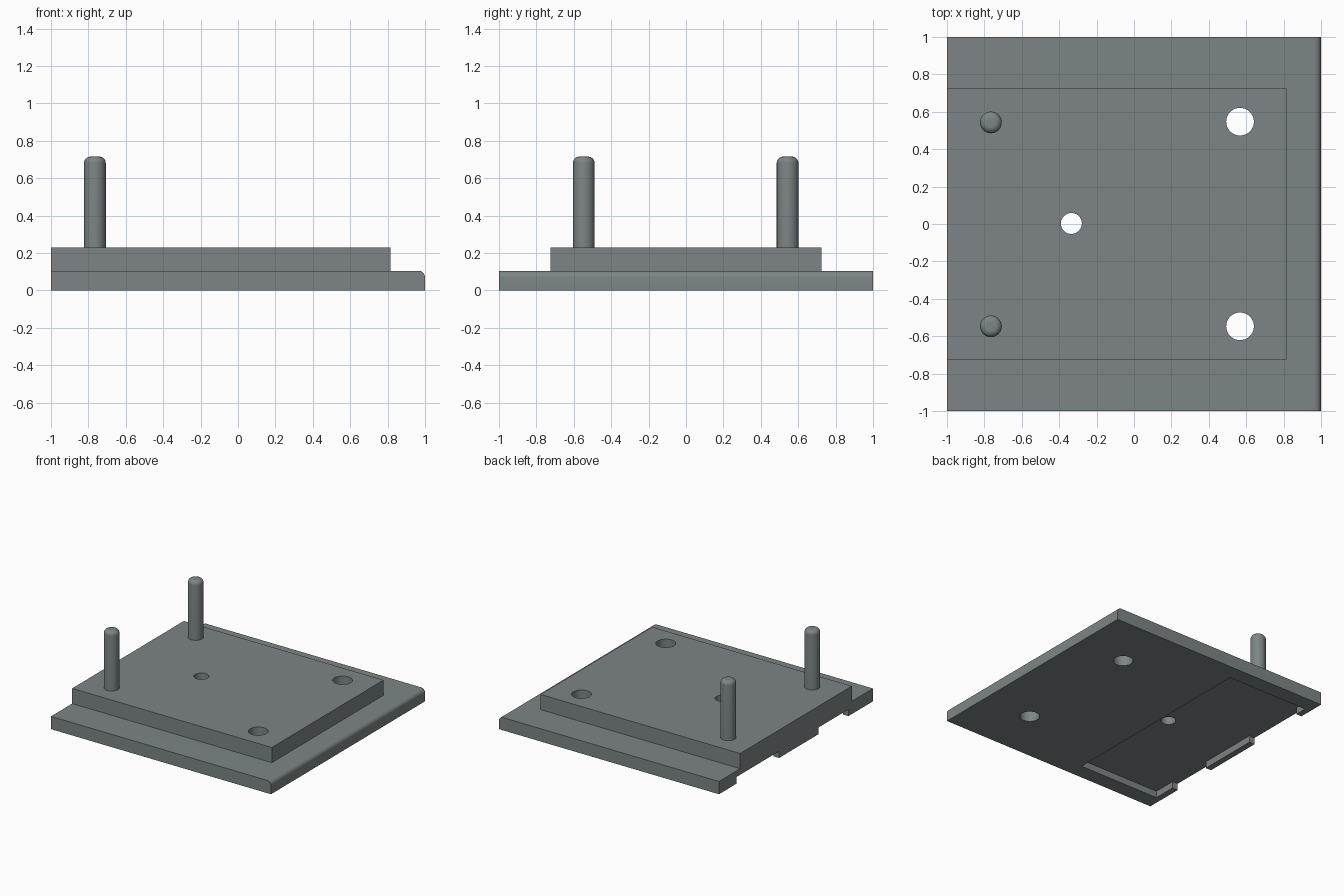
import bpy, bmesh, math

if "Cube" in bpy.data.objects:
    bpy.data.objects.remove(bpy.data.objects["Cube"])

grey = bpy.data.materials.new("steel grey")
grey.diffuse_color = (0.205, 0.235, 0.237, 1)
grey.use_nodes = True
grey.node_tree.nodes["Principled BSDF"].inputs["Base Color"].default_value = grey.diffuse_color


def make_object(name, bm):
    bmesh.ops.recalc_face_normals(bm, faces=bm.faces)
    mesh = bpy.data.meshes.new(name)
    bm.to_mesh(mesh)
    bm.free()
    mesh.materials.append(grey)
    obj = bpy.data.objects.new(name, mesh)
    bpy.context.collection.objects.link(obj)
    return obj


def prism(name, outline, y0, y1):
    """Extrude an x-z outline along y."""
    bm = bmesh.new()
    face = bm.faces.new([bm.verts.new((x, y0, z)) for x, z in outline])
    ext = bmesh.ops.extrude_face_region(bm, geom=[face])["geom"]
    verts = [v for v in ext if isinstance(v, bmesh.types.BMVert)]
    bmesh.ops.translate(bm, verts=verts, vec=(0, y1 - y0, 0))
    return make_object(name, bm)


def box(name, x0, x1, y0, y1, z0, z1):
    return prism(name, [(x0, z0), (x1, z0), (x1, z1), (x0, z1)], y0, y1)


def lathe(name, profile, x, y, steps=40):
    """Spin an r-z profile around a vertical axis at x, y."""
    bm = bmesh.new()
    verts = [bm.verts.new((x + r, y, z)) for r, z in profile]
    edges = [bm.edges.new(pair) for pair in zip(verts, verts[1:])]
    bmesh.ops.spin(bm, geom=verts + edges, cent=(x, y, 0), axis=(0, 0, 1),
                   angle=math.tau, steps=steps)
    bmesh.ops.remove_doubles(bm, verts=bm.verts, dist=1e-5)
    return make_object(name, bm)


def combine(target, tool, operation):
    mod = target.modifiers.new("combine", 'BOOLEAN')
    mod.operation, mod.solver, mod.object = operation, 'EXACT', tool
    bpy.context.view_layer.objects.active = target
    bpy.ops.object.modifier_apply(modifier=mod.name)
    bpy.data.objects.remove(tool)


def smooth(obj):
    bpy.ops.object.select_all(action='DESELECT')
    obj.select_set(True)
    bpy.context.view_layer.objects.active = obj
    bpy.ops.object.shade_smooth_by_angle(angle=math.radians(30))


def arc(cx, cz, r, n=8):
    """Quarter circle from +x to +z."""
    return [(cx + r * math.cos(i * math.pi / 2 / n),
             cz + r * math.sin(i * math.pi / 2 / n)) for i in range(n + 1)]


# Base plate with one rounded upper edge, and the raised step on it
base = prism("base_plate", [(-1, 0), (1, 0)] + arc(0.965, 0.07, 0.035) + [(-1, 0.105)], -1, 1)
combine(base, box("step", -1, 0.815, -0.725, 0.725, 0.05, 0.23), 'UNION')

# Pocket under the plate, opened through its thin edge wall by two notches
DEPTH = 0.055
combine(base, box("pocket", -0.95, -0.215, -0.87, 0.87, -0.1, DEPTH), 'DIFFERENCE')
for y0, y1 in ((-0.68, -0.29), (0.22, 0.77)):
    combine(base, box("notch", -1.1, -0.9, y0, y1, -0.1, DEPTH), 'DIFFERENCE')

# Through holes
for x, y, r in ((0.567, 0.547, 0.074), (0.567, -0.547, 0.074), (-0.335, 0.003, 0.056)):
    combine(base, lathe("hole", [(0, -0.2), (r, -0.2), (r, 0.5), (0, 0.5)], x, y), 'DIFFERENCE')
smooth(base)

# Upright pins with rounded tips
for side, y in (("front", -0.547), ("back", 0.543)):
    pin = lathe(side + "_pin", [(0.058, 0.23)] + arc(0.024, 0.681, 0.034) + [(0, 0.715)], -0.765, y)
    smooth(pin)
